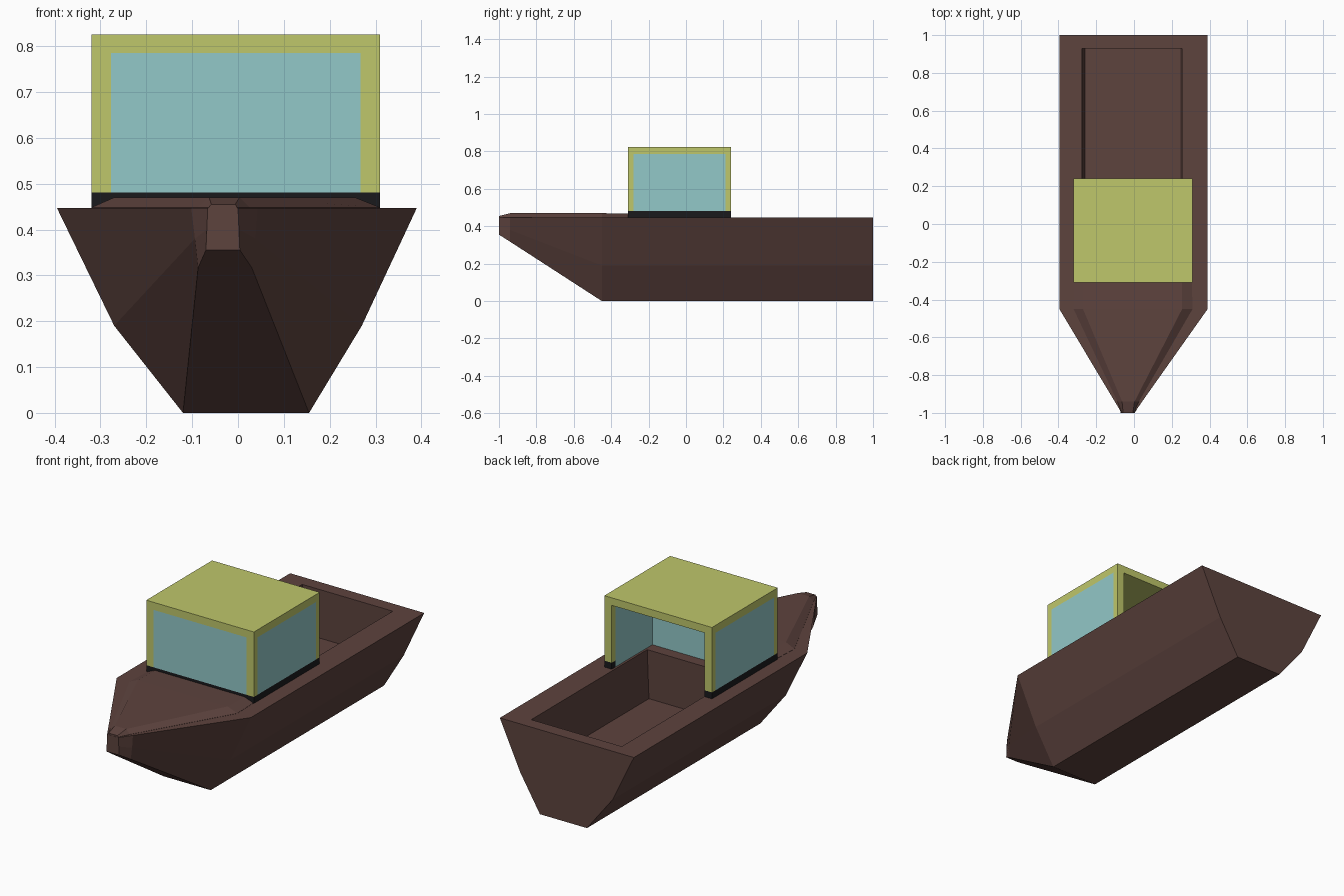
import bpy, bmesh

if "Cube" in bpy.data.objects:
    bpy.data.objects.remove(bpy.data.objects["Cube"])


def material(name, rgb):
    m = bpy.data.materials.new(name)
    m.diffuse_color = (*rgb, 1)
    m.use_nodes = True
    m.node_tree.nodes["Principled BSDF"].inputs["Base Color"].default_value = m.diffuse_color
    return m


BROWN = material("hull_brown", (0.11, 0.056, 0.048))
LIME = material("cabin_lime", (0.52, 0.57, 0.145))
TEAL = material("glass_teal", (0.29, 0.58, 0.58))
BLACK = material("sill_black", (0.01, 0.01, 0.012))


def finish(bm, name, mat):
    bmesh.ops.recalc_face_normals(bm, faces=bm.faces[:])
    me = bpy.data.meshes.new(name)
    bm.to_mesh(me)
    bm.free()
    me.materials.append(mat)
    ob = bpy.data.objects.new(name, me)
    bpy.context.collection.objects.link(ob)
    return ob


def loft(name, rings, mat):
    """Skin a closed, capped solid through rings of equal length."""
    bm = bmesh.new()
    vs = [[bm.verts.new(p) for p in r] for r in rings]
    n = len(rings[0])
    for a, b in zip(vs, vs[1:]):
        for i in range(n):
            j = (i + 1) % n
            bm.faces.new((a[i], a[j], b[j], b[i]))
    bm.faces.new(vs[0])
    bm.faces.new(vs[-1])
    return finish(bm, name, mat)


def rect(x0, x1, y0, y1, z):
    return [(x0, y0, z), (x1, y0, z), (x1, y1, z), (x0, y1, z)]


def box(name, x, y, z, mat):
    x = sorted(x)
    return loft(name, [rect(*x, *y, z[0]), rect(*x, *y, z[1])], mat)


# Hull: gunwale, chine and keel edge on each side, lofted bow to stern
G = 0.447
main = [(-0.395, G), (-0.27, 0.19), (-0.12, 0), (0.155, 0), (0.27, 0.19), (0.39, G)]
near_tip = [(-0.102, G), (-0.094, 0.38), (-0.087, 0.317), (0.03, 0.317), (0.038, 0.38), (0.043, G)]
tip = [(-0.066, G), (-0.068, 0.40), (-0.07, 0.355), (0.004, 0.355), (0.002, 0.40), (0.0, G)]
hull = loft("hull", [[(x, y, z) for x, z in s] for y, s in
                     ((-1, tip), (-0.94, near_tip), (-0.45, main), (1, main))], BROWN)

# Open well cut into the hull, reaching forward under the cabin
well = loft("well_cutter", [rect(-0.26, 0.245, -0.04, 0.93, 0.19),
                            rect(-0.275, 0.255, -0.04, 0.93, G),
                            rect(-0.275, 0.255, -0.04, 0.93, 0.6)], BROWN)
well.hide_render = True
well.hide_viewport = True
cut = hull.modifiers.new("well", 'BOOLEAN')
cut.operation = 'DIFFERENCE'
cut.solver = 'EXACT'
cut.object = well

# Raised foredeck with bevelled sides
deck = []
for y, b0, t0, t1, b1, top in ((-0.999, -0.064, -0.058, -0.006, -0.002, 0.455),
                               (-0.94, -0.088, -0.063, 0.003, 0.026, 0.47),
                               (-0.45, -0.32, -0.27, 0.255, 0.31, 0.47),
                               (-0.25, -0.31, -0.27, 0.255, 0.305, 0.466)):
    deck.append([(b0, y, 0.44), (b0, y, G + 0.001), (t0, y, top),
                 (t1, y, top), (b1, y, G + 0.001), (b1, y, 0.44)])
loft("foredeck", deck, BROWN)

# Cabin: shared extents
C, OUT, MID, INN = -0.005, 0.315, 0.295, 0.272
Y0, Y1, YF = -0.31, 0.24, -0.10
SILL, HEAD, ROOF = 0.481, 0.785, 0.825
box("cabin_roof", (C - OUT, C + OUT), (Y0, Y1), (HEAD, ROOF), LIME)
box("front_sill", (C - INN, C + INN), (Y0, YF - 0.02), (G, SILL), BLACK)
box("front_window", (C - INN, C + INN), (Y0, YF - 0.02), (SILL, HEAD), TEAL)
box("front_inner_wall", (C - INN, C + INN), (YF - 0.02, YF), (G, HEAD), TEAL)

# Cabin side walls: posts, sills, panes and inner linings
for s, side in ((-1, "left"), (1, "right")):
    o, m, i = C + s * OUT, C + s * MID, C + s * INN
    box(side + "_front_post", (o, i), (Y0, Y0 + 0.03), (SILL, HEAD), LIME)
    box(side + "_rear_post", (o, i), (Y1 - 0.03, Y1), (SILL, HEAD), LIME)
    box(side + "_front_sill", (o, i), (Y0, Y0 + 0.03), (G, SILL), BLACK)
    box(side + "_rear_sill", (o, i), (Y1 - 0.03, Y1), (G, SILL), BLACK)
    box(side + "_sill", (o, m), (Y0 + 0.03, Y1 - 0.03), (G, SILL), BLACK)
    box(side + "_window", (o, m), (Y0 + 0.03, Y1 - 0.03), (SILL, HEAD), TEAL)
    box(side + "_lining", (m, i), (Y0 + 0.03, Y1 - 0.03), (G, HEAD), TEAL)
